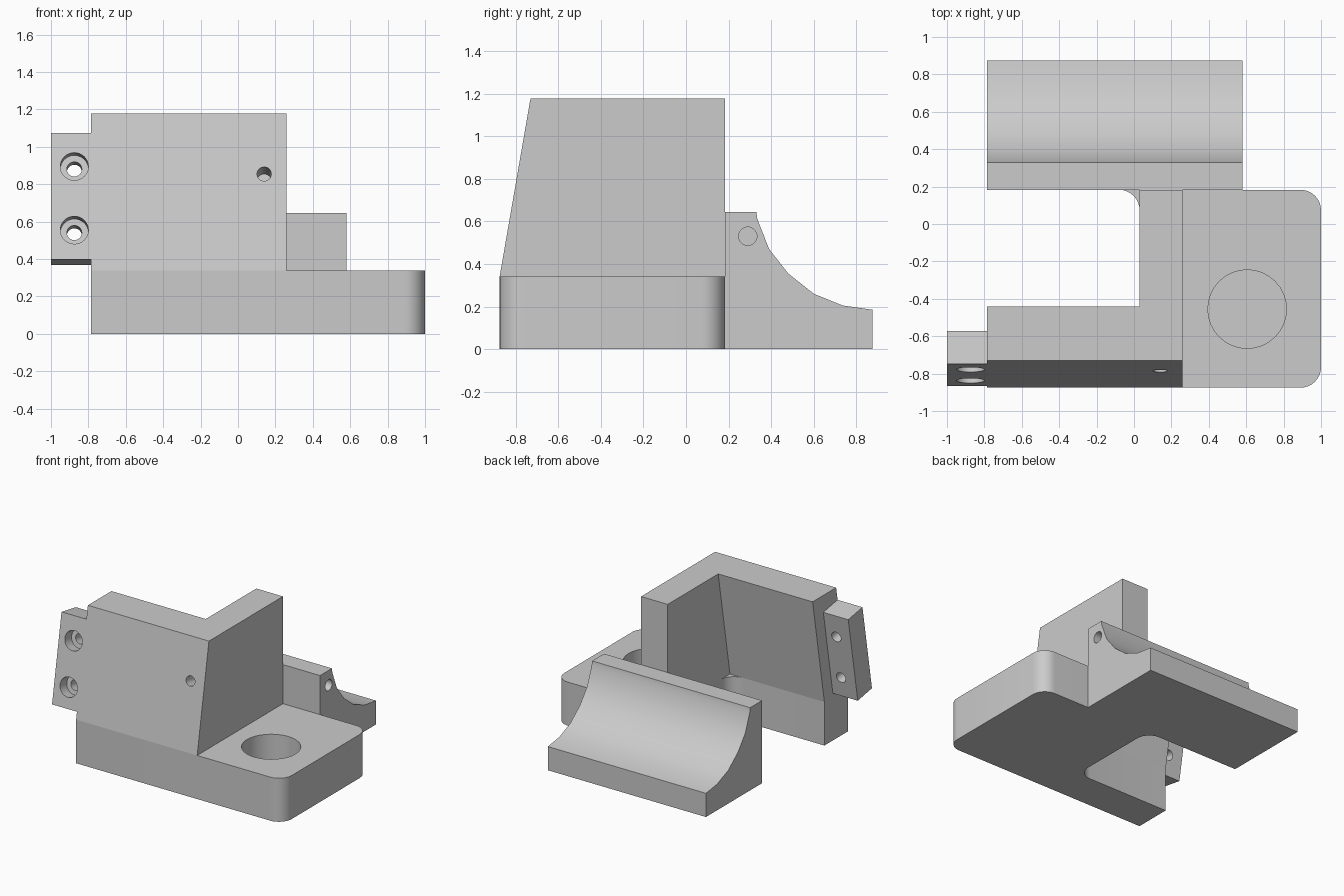
import bpy, bmesh, math
from mathutils import Vector

cube = bpy.data.objects.get("Cube")
if cube:
    bpy.data.objects.remove(cube, do_unlink=True)

grey = bpy.data.materials.new("plain grey")
grey.use_nodes = True
colour = (0.6, 0.6, 0.6, 1)
grey.diffuse_color = colour
grey.node_tree.nodes["Principled BSDF"].inputs["Base Color"].default_value = colour

# Shared dimensions
LEFT, RIGHT, FRONT, MID = -0.785, 1.0, -0.875, 0.183
BASE_H, WALL_H = 0.34, 1.177
WALL_IN, WALL_OUT = 0.03, 0.26
LEAN = 0.145                       # how far the front wall leans back
THICK = 0.29
slope = Vector((0, LEAN, WALL_H - BASE_H)).normalized()
inward = Vector((0, slope.z, -slope.y))


def loft(name, lower, upper):
    """Solid between two matching outlines."""
    bm = bmesh.new()
    a = [bm.verts.new(p) for p in lower]
    b = [bm.verts.new(p) for p in upper]
    bm.faces.new(a)
    bm.faces.new(b)
    for i in range(len(a)):
        j = (i + 1) % len(a)
        bm.faces.new((a[i], a[j], b[j], b[i]))
    bmesh.ops.recalc_face_normals(bm, faces=bm.faces)
    mesh = bpy.data.meshes.new(name)
    bm.to_mesh(mesh)
    bm.free()
    mesh.materials.append(grey)
    obj = bpy.data.objects.new(name, mesh)
    bpy.context.collection.objects.link(obj)
    return obj


def rounded(corners, steps=8):
    """Plan outline from (x, y, corner radius); right-angled corners."""
    out = []
    for i, (x, y, r) in enumerate(corners):
        p = Vector((x, y))
        if r == 0:
            out.append(p)
            continue
        u = (Vector(corners[i - 1][:2]) - p).normalized() * r
        v = (Vector(corners[(i + 1) % len(corners)][:2]) - p).normalized() * r
        for k in range(steps + 1):
            t = math.pi / 2 * k / steps
            out.append(p + u * (1 - math.sin(t)) + v * (1 - math.cos(t)))
    return out


def activate(obj):
    bpy.ops.object.select_all(action='DESELECT')
    obj.select_set(True)
    bpy.context.view_layer.objects.active = obj


def drill(obj, mouth, direction, radius, depth):
    """Cut a round hole starting just outside the mouth."""
    d = Vector(direction).normalized()
    lead = 0.05
    bpy.ops.mesh.primitive_cylinder_add(
        vertices=32, radius=radius, depth=depth + lead,
        location=Vector(mouth) + d * (depth - lead) / 2,
        rotation=d.to_track_quat('Z', 'Y').to_euler())
    cutter = bpy.context.object
    cutter.name = "hole_cutter"
    cutter.hide_render = True
    cutter.data.materials.append(grey)
    mod = obj.modifiers.new("hole", 'BOOLEAN')
    mod.operation, mod.solver, mod.object = 'DIFFERENCE', 'EXACT', cutter
    activate(obj)
    bpy.ops.object.modifier_apply(modifier=mod.name)
    bpy.data.objects.remove(cutter, do_unlink=True)


def on_front(x, z):
    """Point on the leaning front face."""
    return Vector((x, FRONT + (z - BASE_H) * slope.y / slope.z, z))


# Base plate with rounded corners and a filleted slot
plan = rounded([(LEFT, FRONT, 0), (RIGHT, FRONT, 0.11), (RIGHT, MID, 0.11),
                (LEFT, MID, 0), (WALL_IN - 0.11, MID, 0)][:3]
               + [(WALL_IN - 0.11, MID, 0)])
fillet = rounded([(LEFT, MID, 0), (WALL_IN, MID, 0.11),
                  (WALL_IN, FRONT + THICK, 0.11), (LEFT, FRONT + THICK, 0)])
plan = plan[:-1] + fillet[1:]
base = loft("base_plate", [(p.x, p.y, 0) for p in plan],
            [(p.x, p.y, BASE_H) for p in plan])
drill(base, (0.605, -0.455, BASE_H), (0, 0, -1), 0.21, 0.25)

# Upright corner wall: leaning front leg and straight side leg
def wall_outline(y, z):
    return [(LEFT, y, z), (WALL_OUT, y, z), (WALL_OUT, MID, z),
            (WALL_IN, MID, z), (WALL_IN, y + THICK, z), (LEFT, y + THICK, z)]

wall = loft("corner_wall", wall_outline(FRONT, BASE_H),
            wall_outline(FRONT + LEAN, WALL_H))
drill(wall, on_front(0.14, 0.855), inward, 0.038, 0.22)

# Rear block with a concave scooped back
profile = [(MID, 0), (0.875, 0), (0.875, 0.185), (0.735, 0.205), (0.6, 0.26),
           (0.48, 0.355), (0.39, 0.47), (0.335, 0.61), (0.33, 0.645), (MID, 0.645)]
rear = loft("rear_scoop_block", [(LEFT, y, z) for y, z in profile],
            [(0.58, y, z) for y, z in profile])
drill(rear, (0.58, 0.29, 0.53), (-1, 0, 0), 0.043, 0.3)

# Leaning side tab with two counterbored holes
low, high = on_front(-1, 0.398), on_front(-1, 1.075)
section = [low, high, high + inward * 0.178, low + inward * 0.178]
tab = loft("mounting_tab", section,
           [p + Vector((1 + LEFT, 0, 0)) for p in section])
for z in (0.895, 0.555):
    drill(tab, on_front(-0.875, z), inward, 0.075, 0.085)
    drill(tab, on_front(-0.875, z), inward, 0.04, 0.3)

# Smooth the rounded surfaces, keep hard edges
for obj in (base, wall, rear, tab):
    activate(obj)
    bpy.ops.object.shade_smooth_by_angle(angle=math.radians(30))
